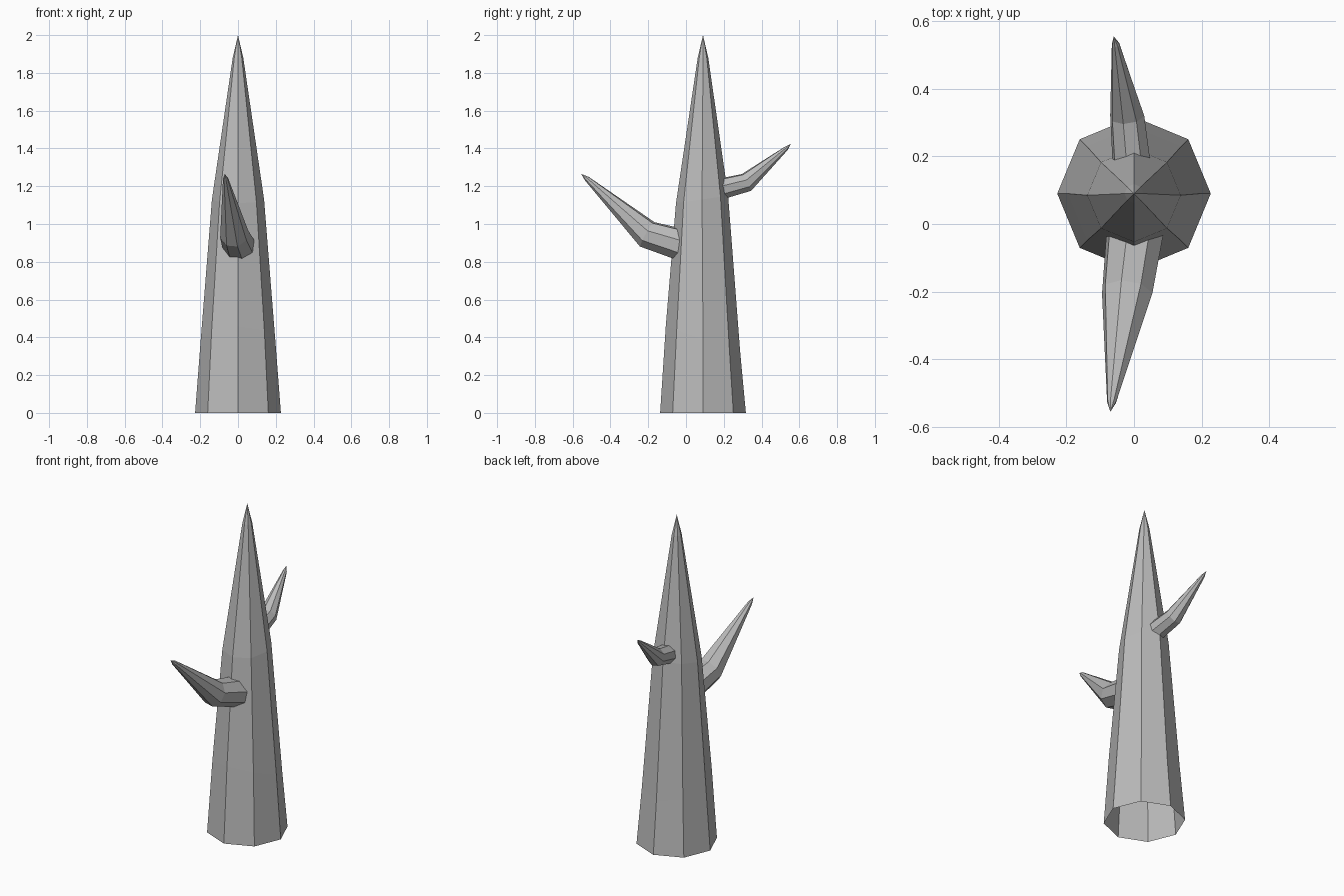
import bpy, bmesh
from math import cos, sin, radians, tau
from mathutils import Vector

cube = bpy.data.objects.get("Cube")
if cube:
    bpy.data.objects.remove(cube)

grey = bpy.data.materials.new("plain grey")
grey.use_nodes = True
colour = (0.5, 0.5, 0.5, 1)
grey.diffuse_color = colour
grey.node_tree.nodes["Principled BSDF"].inputs["Base Color"].default_value = colour

SIDES = 8


def spike(name, path, side_axis, phase=0, slopes=None):
    """Eight-sided tapering tube along (centre, radius) pairs, ending in a point."""
    bm = bmesh.new()
    points = [Vector(p) for p, r in path]
    rings = []
    for i, (p, r) in enumerate(path[:-1]):
        ahead = (points[i + 1] - points[i]).normalized()
        behind = (points[i] - points[i - 1]).normalized() if i else ahead
        normal = (ahead + behind).normalized()
        u = Vector(side_axis)
        u = (u - normal * u.dot(normal)).normalized()
        v = u.cross(normal)
        if v.z < 0 or (abs(v.z) < 0.01 and v.y < 0):
            v = -v
        ring = []
        for k in range(SIDES):
            a = tau * k / SIDES + radians(phase)
            co = points[i] + r * (cos(a) * u + sin(a) * v)
            if slopes:
                co.z += slopes[i] * sin(a)
            ring.append(bm.verts.new(co))
        rings.append(ring)
    tip = bm.verts.new(points[-1])
    for k in range(SIDES):
        n = (k + 1) % SIDES
        for a, b in zip(rings, rings[1:]):
            bm.faces.new((a[k], a[n], b[n], b[k]))
        bm.faces.new((rings[-1][k], rings[-1][n], tip))
    bmesh.ops.recalc_face_normals(bm, faces=bm.faces)
    mesh = bpy.data.meshes.new(name)
    bm.to_mesh(mesh)
    bm.free()
    mesh.materials.append(grey)
    obj = bpy.data.objects.new(name, mesh)
    bpy.context.collection.objects.link(obj)
    return obj


# Trunk, open underneath, with a slightly tilted lower ring
spike("trunk", [((0, 0.09, 0), 0.227), ((0, 0.09, 0.39), 0.197),
                ((0, 0.085, 1.13), 0.138), ((0, 0.09, 1.88), 0.028),
                ((0, 0.09, 2), 0)], (1, 0, 0), slopes=(0, -0.07, 0.02, 0))

# Thick bent branch at the front
spike("front_branch", [((0.01, 0.03, 0.875), 0.09), ((-0.02, -0.205, 0.945), 0.077),
                       ((-0.066, -0.525, 1.24), 0.014), ((-0.07, -0.555, 1.265), 0)],
      (1, 0, 0), phase=13)

# Smaller, higher branch at the back
spike("back_branch", [((0, 0.1, 1.165), 0.061), ((-0.02, 0.32, 1.22), 0.052),
                      ((-0.054, 0.53, 1.4), 0.012), ((-0.06, 0.555, 1.425), 0)],
      (1, 0, 0), phase=13)
